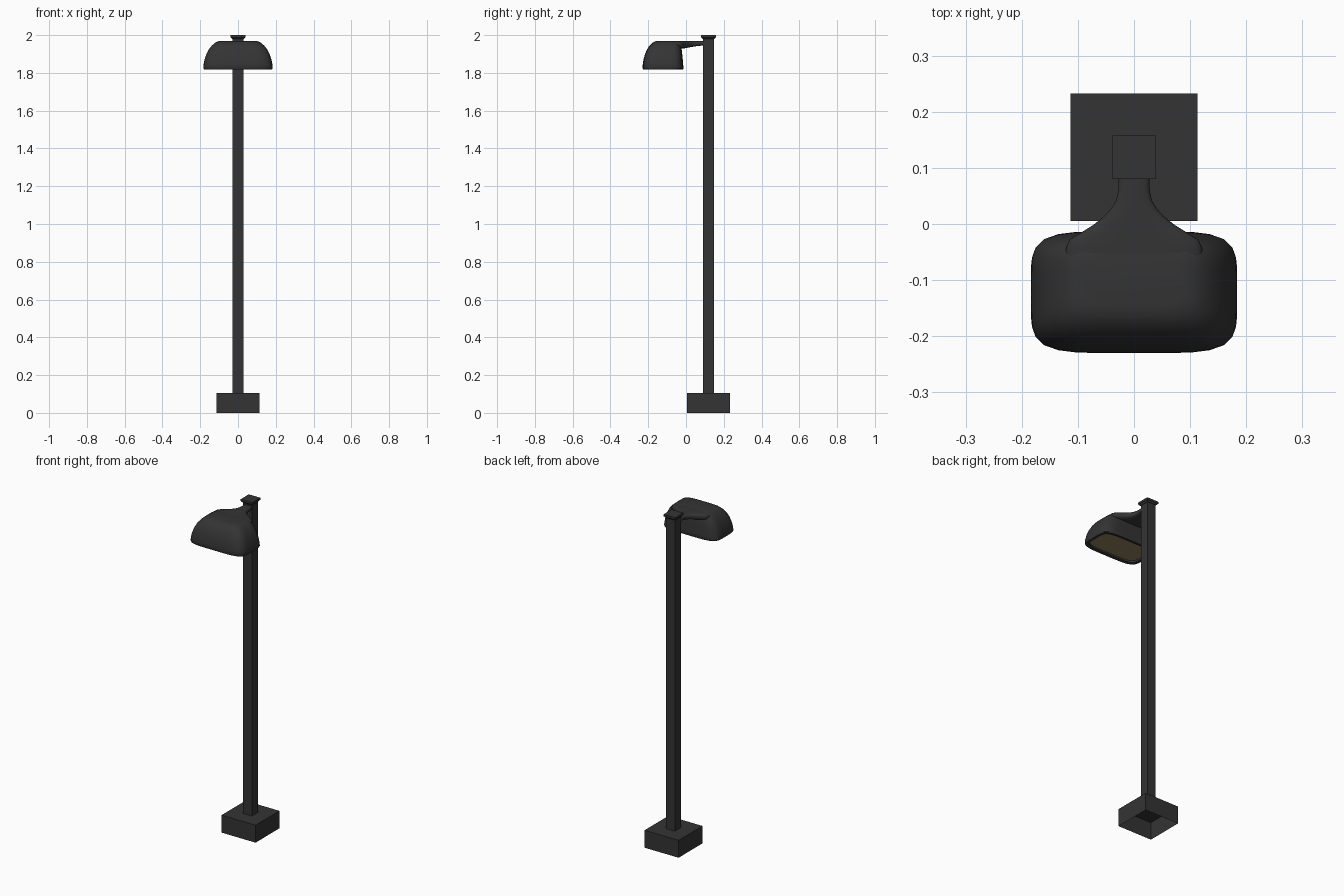
import bpy, bmesh, math

if "Cube" in bpy.data.objects:
    bpy.data.objects.remove(bpy.data.objects["Cube"])


def material(name, rgb):
    m = bpy.data.materials.new(name)
    m.diffuse_color = (*rgb, 1)
    m.use_nodes = True
    m.node_tree.nodes["Principled BSDF"].inputs["Base Color"].default_value = m.diffuse_color
    return m


BLACK = material("charcoal metal", (0.034, 0.034, 0.034))
GLASS = material("warm lamp glass", (0.27, 0.22, 0.10))
POLE_Y = 0.119


def make_object(name, rings, mat, cap_start=True, cap_end=True, smooth=False):
    """Skin a list of equal-length point rings."""
    bm = bmesh.new()
    loops = [[bm.verts.new(p) for p in ring] for ring in rings]
    n = len(loops[0])
    for a, b in zip(loops, loops[1:]):
        for i in range(n):
            j = (i + 1) % n
            bm.faces.new((a[i], a[j], b[j], b[i]))
    if cap_start:
        bm.faces.new(loops[0][::-1])
    if cap_end:
        bm.faces.new(loops[-1])
    bmesh.ops.recalc_face_normals(bm, faces=bm.faces)
    me = bpy.data.meshes.new(name)
    bm.to_mesh(me)
    bm.free()
    me.materials.append(mat)
    ob = bpy.data.objects.new(name, me)
    bpy.context.collection.objects.link(ob)
    if smooth:
        bpy.ops.object.select_all(action='DESELECT')
        ob.select_set(True)
        bpy.context.view_layer.objects.active = ob
        bpy.ops.object.shade_smooth_by_angle(angle=math.radians(40))
    return ob


def square(h, z, y=POLE_Y):
    return [(-h, y - h, z), (h, y - h, z), (h, y + h, z), (-h, y + h, z)]


def superellipse(a, b, n, count=48):
    """Rounded rectangle outline with half sizes a and b."""
    pts = []
    for i in range(count):
        t = 2 * math.pi * i / count
        c, s = math.cos(t), math.sin(t)
        r = (abs(c) ** n + abs(s) ** n) ** (-1 / n)
        pts.append((a * c * r, b * s * r))
    return pts


def flat_ring(z, hx, y0, y1, n=5):
    yc, hy = (y0 + y1) / 2, (y1 - y0) / 2
    return [(x, yc + y, z) for x, y in superellipse(hx, hy, n)]


# Base: hollow box, open underneath
make_object("base_box", [square(0.1135, 0), square(0.1135, 0.105)], BLACK, cap_start=False)

# Pole and its tapered cap
make_object("pole", [square(0.0285, 0.105), square(0.0285, 1.988)], BLACK)
make_object("pole_cap", [square(0.030, 1.979), square(0.0385, 1.988), square(0.0385, 2.0)], BLACK)

# Lamp shade: recessed rim, then domed shell
shade = [
    (1.833, 0.163, -0.208, -0.035),
    (1.821, 0.165, -0.210, -0.033),
    (1.819, 0.181, -0.227, -0.016),
    (1.824, 0.184, -0.230, -0.013),
    (1.845, 0.182, -0.229, -0.015),
    (1.870, 0.177, -0.225, -0.017),
    (1.900, 0.167, -0.217, -0.020),
    (1.925, 0.154, -0.206, -0.023),
    (1.945, 0.138, -0.193, -0.027),
    (1.959, 0.122, -0.178, -0.033),
    (1.967, 0.107, -0.163, -0.042),
    (1.970, 0.088, -0.146, -0.056),
]
make_object("lamp_shade", [flat_ring(*r) for r in shade], BLACK, cap_start=False, smooth=True)

# Glass panel recessed in the underside
make_object("lamp_glass", [flat_ring(1.830, 0.164, -0.209, -0.034),
                           flat_ring(1.835, 0.164, -0.209, -0.034)], GLASS)

# Arm: flares from the pole into the shade (y, half width, bottom z, top z)
arm = [
    (0.092, 0.027, 1.945, 1.970),
    (0.060, 0.028, 1.942, 1.970),
    (0.042, 0.032, 1.939, 1.970),
    (0.027, 0.041, 1.937, 1.970),
    (0.012, 0.055, 1.934, 1.970),
    (-0.002, 0.073, 1.931, 1.970),
    (-0.015, 0.094, 1.929, 1.970),
    (-0.028, 0.115, 1.928, 1.970),
    (-0.045, 0.122, 1.928, 1.970),
    (-0.080, 0.115, 1.928, 1.969),
]
rings = []
for y, w, z0, z1 in arm:
    zc, hz = (z0 + z1) / 2, (z1 - z0) / 2
    rings.append([(x, y, zc + z) for x, z in superellipse(w, hz, 3.5, 32)])
make_object("lamp_arm", rings, BLACK, smooth=True)
